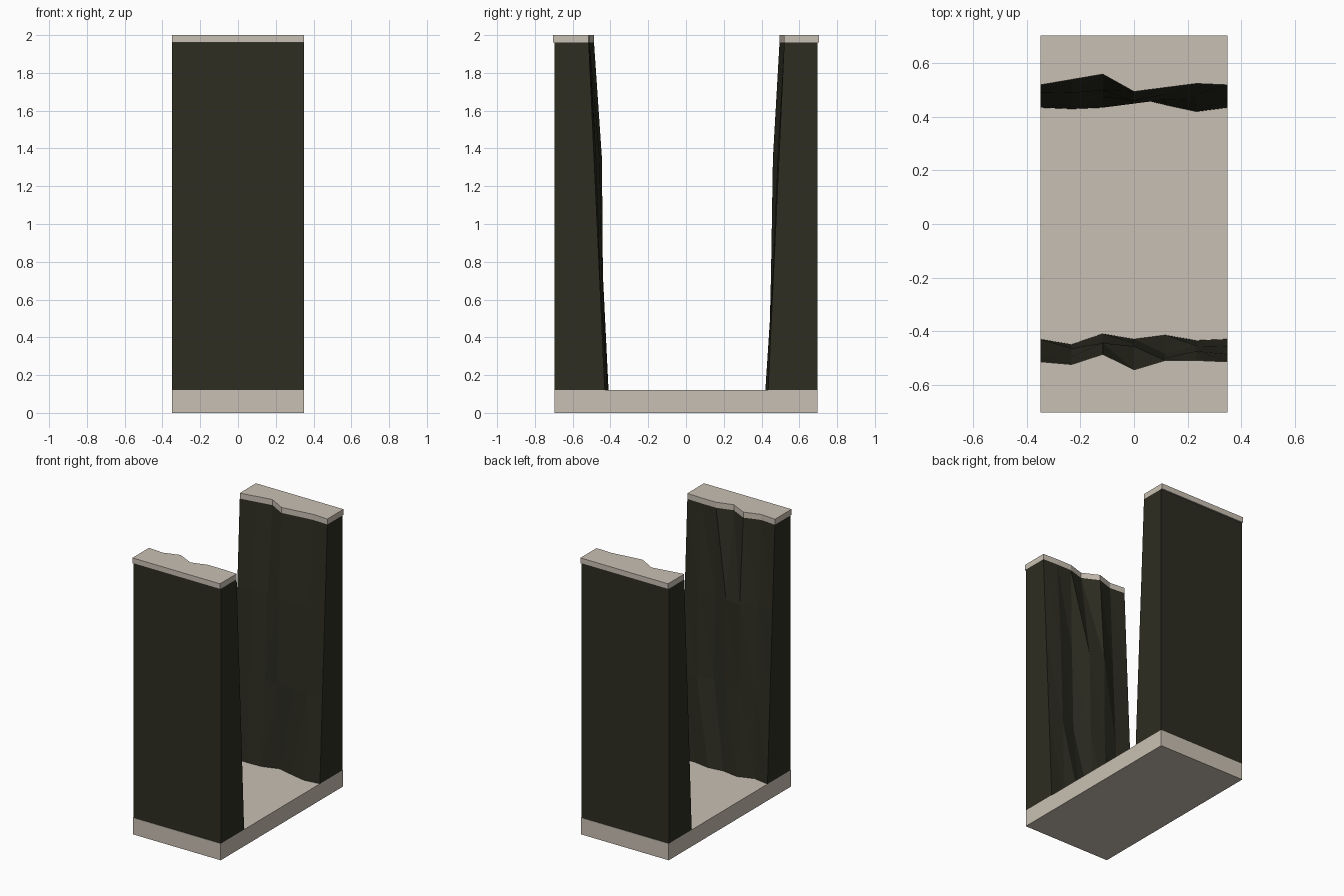
import bpy, bmesh

if "Cube" in bpy.data.objects:
    bpy.data.objects.remove(bpy.data.objects["Cube"])

W = 0.35                                  # half width
N = 7                                     # columns across each rock face
XS = [-W + 2 * W * i / (N - 1) for i in range(N)]
ZS = [0.12, 0.733, 1.347, 1.96]           # rows up the rock face


def material(name, rgb):
    m = bpy.data.materials.new(name)
    m.diffuse_color = (*rgb, 1)
    m.use_nodes = True
    m.node_tree.nodes["Principled BSDF"].inputs["Base Color"].default_value = m.diffuse_color
    return m


sand = material("pale sand", (0.584, 0.527, 0.451))
rock = material("dark rock", (0.026, 0.026, 0.016))


def finish(bm, name, mat):
    bmesh.ops.recalc_face_normals(bm, faces=bm.faces)
    mesh = bpy.data.meshes.new(name)
    bm.to_mesh(mesh)
    bm.free()
    mesh.materials.append(mat)
    bpy.context.collection.objects.link(bpy.data.objects.new(name, mesh))


def slab(name, outline, z0, z1, mat):
    """Flat outline raised into a slab."""
    bm = bmesh.new()
    low = [bm.verts.new((x, y, z0)) for x, y in outline]
    high = [bm.verts.new((x, y, z1)) for x, y in outline]
    bm.faces.new(low)
    bm.faces.new(high)
    for i in range(len(low)):
        j = (i + 1) % len(low)
        bm.faces.new((low[i], low[j], high[j], high[i]))
    finish(bm, name, mat)


def cliff(name, rows, back):
    """Wall with a faceted inner face and a flat outer face."""
    bm = bmesh.new()
    grid = [[bm.verts.new((x, y, z)) for x, y in zip(XS, row)]
            for z, row in zip(ZS, rows)]
    for r in range(len(ZS) - 1):
        for c in range(N - 1):
            a, b = grid[r][c], grid[r][c + 1]
            d, e = grid[r + 1][c], grid[r + 1][c + 1]
            bm.faces.new((a, b, e))
            bm.faces.new((a, e, d))
    lo = [bm.verts.new((x, back, ZS[0])) for x in (-W, W)]
    hi = [bm.verts.new((x, back, ZS[-1])) for x in (-W, W)]
    bm.faces.new((lo[0], lo[1], hi[1], hi[0]))
    bm.faces.new([lo[0], hi[0]] + [row[0] for row in reversed(grid)])
    bm.faces.new([lo[1], hi[1]] + [row[-1] for row in reversed(grid)])
    bm.faces.new(lo + grid[0][::-1])
    bm.faces.new(hi + grid[-1][::-1])
    finish(bm, name, rock)


# inner face depth of each wall, bottom row to top row
front = [
    [-0.43, -0.45, -0.41, -0.43, -0.415, -0.435, -0.43],
    [-0.458, -0.465, -0.44, -0.445, -0.485, -0.455, -0.458],
    [-0.487, -0.495, -0.445, -0.457, -0.50, -0.475, -0.487],
    [-0.515, -0.525, -0.487, -0.545, -0.51, -0.51, -0.515],
]
rear = [
    [0.435, 0.43, 0.435, 0.473, 0.445, 0.42, 0.435],
    [0.463, 0.46, 0.475, 0.45, 0.465, 0.46, 0.463],
    [0.492, 0.49, 0.50, 0.46, 0.485, 0.485, 0.492],
    [0.52, 0.54, 0.56, 0.495, 0.51, 0.525, 0.52],
]

# ground slab
slab("canyon_floor", [(-W, -0.697), (W, -0.697), (W, 0.697), (-W, 0.697)],
     0, 0.12, sand)

# cliffs with matching caps
for side, rows, s in (("front", front, -1), ("rear", rear, 1)):
    cliff(side + "_cliff", rows, s * 0.695)
    edge = list(zip(XS, rows[-1]))
    slab(side + "_cap", edge + [(W, s * 0.705), (-W, s * 0.705)], 1.96, 2.0, sand)
